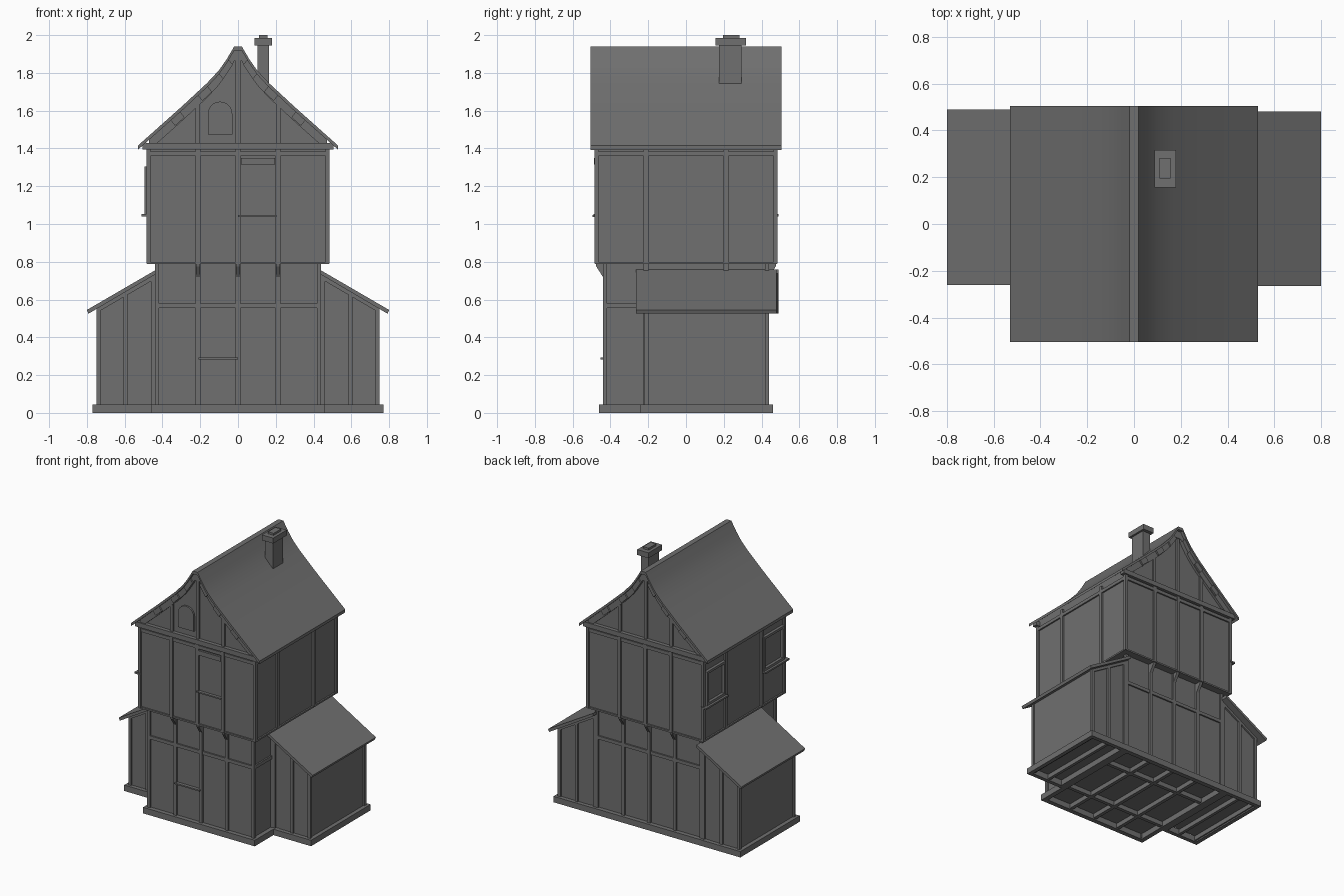
import bpy, bmesh, math

if "Cube" in bpy.data.objects:
    bpy.data.objects.remove(bpy.data.objects["Cube"])


def prism(name, pts, y0, y1):
    """Extrude an x-z outline along y."""
    bm = bmesh.new()
    face = bm.faces.new([bm.verts.new((x, y0, z)) for x, z in pts])
    out = bmesh.ops.extrude_face_region(bm, geom=[face])
    new = [v for v in out["geom"] if isinstance(v, bmesh.types.BMVert)]
    bmesh.ops.translate(bm, verts=new, vec=(0, y1 - y0, 0))
    bmesh.ops.recalc_face_normals(bm, faces=bm.faces)
    me = bpy.data.meshes.new(name)
    bm.to_mesh(me)
    bm.free()
    ob = bpy.data.objects.new(name, me)
    bpy.context.collection.objects.link(ob)
    return ob


def box(name, x0, x1, y0, y1, z0, z1):
    x0, x1 = sorted((x0, x1))
    return prism(name, [(x0, z0), (x1, z0), (x1, z1), (x0, z1)], y0, y1)


def ring(name, x0, x1, y0, y1, z0, z1, w):
    """Open rectangular frame lying flat."""
    box(name, x0, x1, y0, y0 + w, z0, z1)
    box(name, x0, x1, y1 - w, y1, z0, z1)
    box(name, x0, x0 + w, y0 + w, y1 - w, z0, z1)
    box(name, x1 - w, x1, y0 + w, y1 - w, z0, z1)


def lower(pts, d):
    return [(x, z - d) for x, z in pts]


def height(pts, x):
    for (xa, za), (xb, zb) in zip(pts, pts[1:]):
        if xa <= x <= xb:
            return za + (zb - za) * (x - xa) / (xb - xa)


def storey(name, half, z0, z1, floor, rails):
    """Plaster block with proud posts and rails running right through it."""
    w = half - 0.013
    box(name + "_wall", -w, w, -w, w, floor, z1 - 0.005)
    for p in (-0.212, 0, 0.212):
        box(name + "_post", p - 0.013, p + 0.013, -half, half, z0, z1)
        if p:
            box(name + "_side_post", -half, half, p - 0.013, p + 0.013, z0, z1)
    for sx in (-1, 1):
        for sy in (-1, 1):
            a, b = sorted((sy * (half - 0.022), sy * half))
            box(name + "_corner_post", sx * (half - 0.022), sx * half, a, b, z0, z1)
    for a, b in rails:
        h = half - 0.002
        box(name + "_rail", -h, h, -h, h, a, b)


# Ground and upper storeys
storey("lower_storey", 0.44, 0.008, 0.80, 0.042, [(0.555, 0.58)])
storey("upper_storey", 0.485, 0.79, 1.415, 0.795, [(0.788, 0.80), (1.36, 1.385)])
ring("plinth", -0.46, 0.46, -0.46, 0.46, 0, 0.045, 0.035)
for s in (-1, 1):
    box("tie_beam", -0.505, 0.505, s * 0.475 - 0.018, s * 0.475 + 0.018, 1.395, 1.43)

# Jetty brackets on front and back
for s in (-1, 1):
    for p in (-0.212, 0, 0.212):
        br = prism("jetty_bracket", [(0.435, 0.80), (0.48, 0.80), (0.475, 0.775), (0.44, 0.72)],
                   p - 0.011, p + 0.011)
        br.rotation_euler.z = s * math.pi / 2

# Lean-to wings
for s in (-1, 1):
    y0, y1 = -0.22, 0.44
    slope = lambda x: 0.742 - (x - 0.43) * 0.589
    mir = lambda pts: [(s * x, z) for x, z in pts]
    prism("wing_wall", mir([(0.425, 0.042), (0.738, 0.042), (0.738, slope(0.738)), (0.425, slope(0.425))]),
          y0 + 0.013, y1 - 0.013)
    for a, b in ((0.44, 0.46), (0.585, 0.607), (0.728, 0.738)):
        prism("wing_post", mir([(a, 0.008), (b, 0.008), (b, slope(b)), (a, slope(a))]), y0, y1)
    for a in (y0, y1 - 0.022):
        box("wing_corner_post", s * 0.728, s * 0.75, a, a + 0.022, 0.008, slope(0.75))
    for a in (y0 + 0.001, y1 - 0.016):
        prism("wing_rafter", mir([(0.43, 0.74), (0.75, slope(0.75)), (0.75, slope(0.75) - 0.025), (0.43, 0.715)]),
              a, a + 0.015)
    ya, yb = (-0.26, 0.49) if s < 0 else (-0.265, 0.48)
    prism("wing_roof", mir([(0.43, 0.76), (0.80, 0.545), (0.792, 0.525), (0.43, 0.738)]), ya, yb)
    a, b = sorted((s * 0.455, s * 0.77))
    ring("wing_plinth", a, b, -0.24, 0.46, 0, 0.044, 0.03)

# Swept gable roof
half = [(0.02, 1.94), (0.06, 1.872), (0.10, 1.815), (0.165, 1.745),
        (0.30, 1.62), (0.42, 1.513), (0.53, 1.415)]
top = [(-x, z) for x, z in reversed(half)] + half
roof = prism("main_roof", top + lower(top, 0.022)[::-1], -0.505, 0.505)
bpy.context.view_layer.objects.active = roof
roof.select_set(True)
bpy.ops.object.shade_smooth_by_angle(angle=math.radians(25))

# Gable walls, posts, rafters and purlin ends
inner = [p for p in top if abs(p[0]) < 0.45]
ends = [(-0.47, height(top, -0.47))] + inner + [(0.47, height(top, 0.47))]
prism("gable_wall", lower(ends, 0.018) + [(0.47, 1.40), (-0.47, 1.40)], -0.465, 0.465)
for p in (-0.212, 0, 0.212):
    z = min(height(top, p - 0.012), height(top, p + 0.012)) - 0.03
    box("gable_post", p - 0.012, p + 0.012, -0.479, 0.479, 1.40, z)
for s in (-1, 1):
    a, b = sorted((s * 0.46, s * 0.483))
    prism("gable_rafter", lower(ends, 0.02) + lower(ends, 0.078)[::-1], a, b)
    for px in (0.065, 0.175, 0.32):
        for m in (-1, 1):
            zc = height(top, m * px) - 0.045
            d = (height(top, px + 0.025) - height(top, px - 0.025)) / 2
            prism("purlin_end", [(m * (px + i * 0.025 + j * 0.012), zc + i * d + j * 0.015)
                                 for i, j in ((-1, -1), (1, -1), (1, 1), (-1, 1))],
                  *sorted((s * 0.46, s * 0.495)))

# Arched attic window
arch = [(-0.16, 1.475), (-0.03, 1.475)] + [
    (-0.095 + 0.065 * math.cos(i * math.pi / 10), 1.583 + 0.065 * math.sin(i * math.pi / 10))
    for i in range(11)]
prism("attic_window", arch, -0.478, -0.46)

# Front sills and lintel
box("front_lower_sill", -0.21, 0.0, -0.452, -0.42, 0.282, 0.292)
box("front_upper_sill", 0.0, 0.205, -0.495, -0.465, 1.037, 1.047)
box("front_window_lintel", 0.015, 0.195, -0.487, -0.465, 1.315, 1.35)

# Left side windows
for ya, yb, sa, sb in ((0.235, 0.455, 0.225, 0.49), (-0.455, -0.215, -0.49, -0.21)):
    box("side_sill", -0.51, -0.465, sa, sb, 1.04, 1.052)
    for a, b in ((ya, ya + 0.018), (yb - 0.018, yb)):
        box("window_jamb", -0.494, -0.465, a, b, 1.052, 1.305)
    for z in (1.052, 1.287):
        box("window_rail", -0.493, -0.465, ya + 0.018, yb - 0.018, z, z + 0.018)

# Chimney
box("chimney_stack", 0.102, 0.165, 0.175, 0.293, 1.65, 1.95)
box("chimney_cap", 0.087, 0.18, 0.157, 0.317, 1.945, 1.985)
box("chimney_pot", 0.11, 0.157, 0.195, 0.282, 1.98, 2.0)

# Dark grey for the whole house
grey = bpy.data.materials.new("dark_grey")
grey.diffuse_color = (0.16, 0.16, 0.16, 1)
grey.use_nodes = True
grey.node_tree.nodes["Principled BSDF"].inputs["Base Color"].default_value = grey.diffuse_color
for ob in bpy.context.collection.objects:
    ob.data.materials.append(grey)
